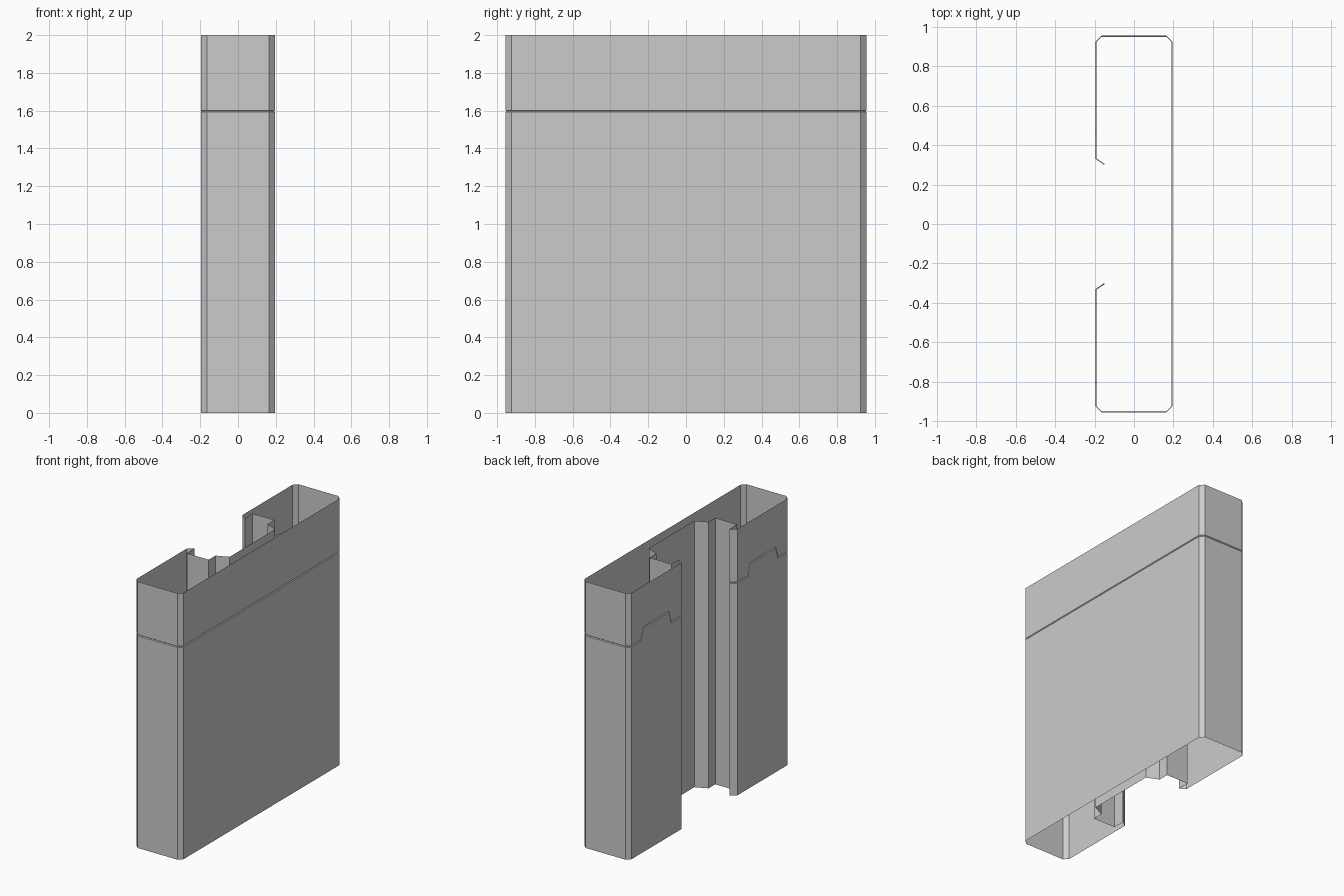
import bpy
import bmesh
from mathutils import Vector

if "Cube" in bpy.data.objects:
    bpy.data.objects.remove(bpy.data.objects["Cube"])

H = 2.0


def sheet(name, columns, flip=False):
    """Join neighbouring columns of points (bottom to top) with quads."""
    bm = bmesh.new()
    cols = [[bm.verts.new(p) for p in col] for col in columns]
    for a, b in zip(cols, cols[1:]):
        for r in range(len(a) - 1):
            quad = [a[r], b[r], b[r + 1], a[r + 1]]
            bm.faces.new(quad[::-1] if flip else quad)
    mesh = bpy.data.meshes.new(name)
    bm.to_mesh(mesh)
    bm.free()
    obj = bpy.data.objects.new(name, mesh)
    bpy.context.collection.objects.link(obj)
    return obj


def mirrored(half):
    """Complete an open profile across y = 0."""
    return half + [(p[0], -p[1], *p[2:]) for p in reversed(half)]


# Outer case: x, y and the height of the lid seam at each corner
LOW, HIGH = 1.597, 1.685
outline = mirrored([
    (-0.152, 0.300, LOW), (-0.195, 0.330, LOW),
    (-0.195, 0.455, LOW), (-0.195, 0.480, HIGH),
    (-0.195, 0.785, HIGH), (-0.195, 0.815, LOW),
    (-0.195, 0.925, LOW), (-0.165, 0.955, LOW),
    (0.165, 0.955, LOW), (0.195, 0.925, LOW)])

GAP, DEPTH = 0.005, 0.006
columns = []
for i, (x, y, seam) in enumerate(outline):
    before = Vector(outline[max(i - 1, 0)][:2])
    after = Vector(outline[min(i + 1, len(outline) - 1)][:2])
    t = (after - before).normalized()
    ix, iy = x + t.y * DEPTH, y - t.x * DEPTH   # inward side of the path
    columns.append([(x, y, 0), (x, y, seam - GAP), (ix, iy, seam),
                    (x, y, seam + GAP), (x, y, H)])
sheet("case_shell", columns, flip=True)

# Stepped channel recessed into the open side, with returned lips
channel = mirrored([
    (-0.152, 0.30), (-0.152, 0.39), (0.03, 0.39),
    (0.03, 0.31), (0.12, 0.27)])
sheet("inner_channel", [[(x, y, 0), (x, y, H)] for x, y in channel])
